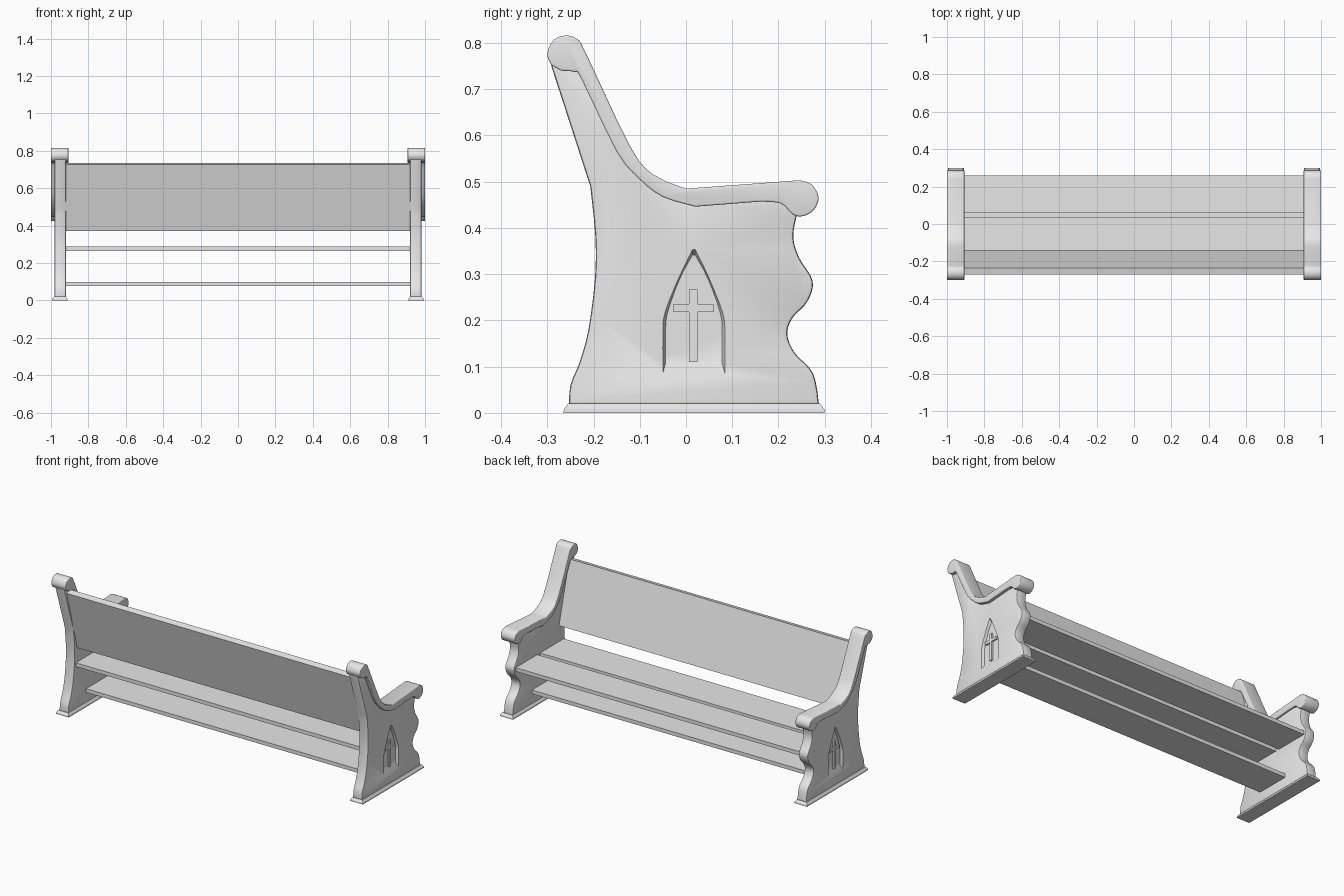
import bpy, bmesh, math
from mathutils import Vector

if "Cube" in bpy.data.objects:
    bpy.data.objects.remove(bpy.data.objects["Cube"])

GREY = (0.8, 0.8, 0.8, 1)
paint = bpy.data.materials.new("pale_grey")
paint.use_nodes = True
paint.diffuse_color = GREY
paint.node_tree.nodes["Principled BSDF"].inputs["Base Color"].default_value = GREY


def loft(name, rings):
    """Closed solid through rings of matching 3D points."""
    bm = bmesh.new()
    loops = [[bm.verts.new(p) for p in ring] for ring in rings]
    count = len(loops[0])
    for a, b in zip(loops, loops[1:]):
        for i in range(count):
            j = (i + 1) % count
            bm.faces.new((a[i], a[j], b[j], b[i]))
    bm.faces.new(loops[0])
    bm.faces.new(loops[-1])
    bmesh.ops.recalc_face_normals(bm, faces=bm.faces)
    mesh = bpy.data.meshes.new(name)
    bm.to_mesh(mesh)
    bm.free()
    mesh.materials.append(paint)
    obj = bpy.data.objects.new(name, mesh)
    bpy.context.collection.objects.link(obj)
    return obj


def slab(name, outline, x0, x1):
    """Side-view (y, z) outline extruded along x."""
    return loft(name, [[(x, y, z) for y, z in outline] for x in (x0, x1)])


def spline(points, steps=3):
    """Smooth open curve through the points."""
    pts = [Vector(p) for p in points]
    pts = [pts[0]] + pts + [pts[-1]]
    out = []
    for a, b, c, d in zip(pts, pts[1:], pts[2:], pts[3:]):
        for k in range(steps):
            t = k / steps
            out.append(0.5 * (2 * b + (c - a) * t + (2 * a - 5 * b + 4 * c - d) * t**2
                              + (3 * b - a - 3 * c + d) * t**3))
    return out + [pts[-1]]


def bevel(obj, width, segments):
    mod = obj.modifiers.new("bevel", 'BEVEL')
    mod.width, mod.segments = width, segments
    mod.limit_method, mod.angle_limit = 'ANGLE', math.radians(50)


def finish(obj, mirrored=True, smooth=True):
    """Mirror to the other end, apply modifiers and set shading."""
    if mirrored:
        obj.modifiers.new("mirror", 'MIRROR')
    bpy.ops.object.select_all(action='DESELECT')
    obj.select_set(True)
    bpy.context.view_layer.objects.active = obj
    bpy.ops.object.convert(target='MESH')
    if smooth:
        bpy.ops.object.shade_smooth_by_angle(angle=math.radians(35))


# End panels: curved back edge, scrolled front edge, top hidden in the rail
rear = spline([(-.253, .015), (-.25, .06), (-.23, .11), (-.211, .18),
               (-.197, .29), (-.196, .38), (-.207, .49)])
top = [(-.293, .755), (-.27, .78), (-.24, .77), (-.14, .575), (-.09, .515),
       (-.05, .48), (0, .465), (.1, .47), (.24, .47)]
scroll = spline([(.24, .43), (.232, .38), (.245, .335), (.274, .285), (.262, .24),
                 (.23, .205), (.219, .17), (.235, .13), (.275, .085), (.288, .015)], 4)
panel = slab("end_panels", rear + top + scroll, .92, .98)
bevel(panel, .006, 2)


def arch(inset, sill):
    """Pointed-arch outline."""
    mid, half = .017, .068 - inset
    side = spline([(half, sill), (half, .17), (half * .94, .215), (half * .5, .29),
                   (.003, .355 - inset * 2)])
    side[0].y = sill
    return ([(mid + p.x, p.y) for p in side]
            + [(mid - p.x, p.y) for p in reversed(side)])


# Arched recess with sloping sides and sill
cutter = loft("arch_cutter", [[(x, y, z) for y, z in arch(inset, sill)]
                              for x, inset, sill in ((.965, .007, .108), (.985, -.001, .078))])
cutter.hide_render = True
cut = panel.modifiers.new("recess", 'BOOLEAN')
cut.operation, cut.solver, cut.object = 'DIFFERENCE', 'EXACT', cutter
finish(panel)
bpy.data.objects.remove(cutter)

# Raised cross inside each recess
w, arm = .009, .043
cross = [(-w, .11), (w, .11), (w, .218), (arm, .218), (arm, .235), (w, .235),
         (w, .267), (-w, .267), (-w, .235), (-arm, .235), (-arm, .218), (-w, .218)]
finish(slab("crosses", [(y + .016, z) for y, z in cross], .96, .974), smooth=False)

# Arm rails running from the back knob down to the front knob
upper = spline([(-.291, .752), (-.3, .775), (-.288, .805), (-.262, .816), (-.235, .808),
                (-.215, .775), (-.12, .575), (-.07, .515), (0, .485)])
front = spline([(.245, .503), (.272, .494), (.287, .465), (.275, .437), (.25, .425),
                (.23, .43), (.205, .453), (.16, .457)])
under = spline([(.02, .446), (-.05, .467), (-.1, .505), (-.15, .565),
                (-.225, .72), (-.24, .737), (-.27, .74)])
rail = slab("arm_rails", upper + front + under, .907, 1)
bevel(rail, .007, 3)
finish(rail)

# Flared feet
foot = []
for inset, z in ((0, 0), (.001, .008), (.01, .02)):
    x0, x1, y0, y1 = .91 + inset, .994 - inset, -.265 + inset, .3 - inset
    foot.append([(x0, y0, z), (x1, y0, z), (x1, y1, z), (x0, y1, z)])
finish(loft("feet", foot), smooth=False)

# Backrest, seat planks and lower shelf
slab("backrest", [(-.235, .735), (-.27, .726), (-.172, .37), (-.14, .38)], -.925, .925)
for name, y0, y1, z in (("rear_seat_plank", -.185, .035, .265),
                        ("front_seat_plank", .06, .26, .265),
                        ("lower_shelf", -.09, .11, .077)):
    slab(name, [(y0, z), (y1, z), (y1, z + .022), (y0, z + .022)], -.925, .925)
